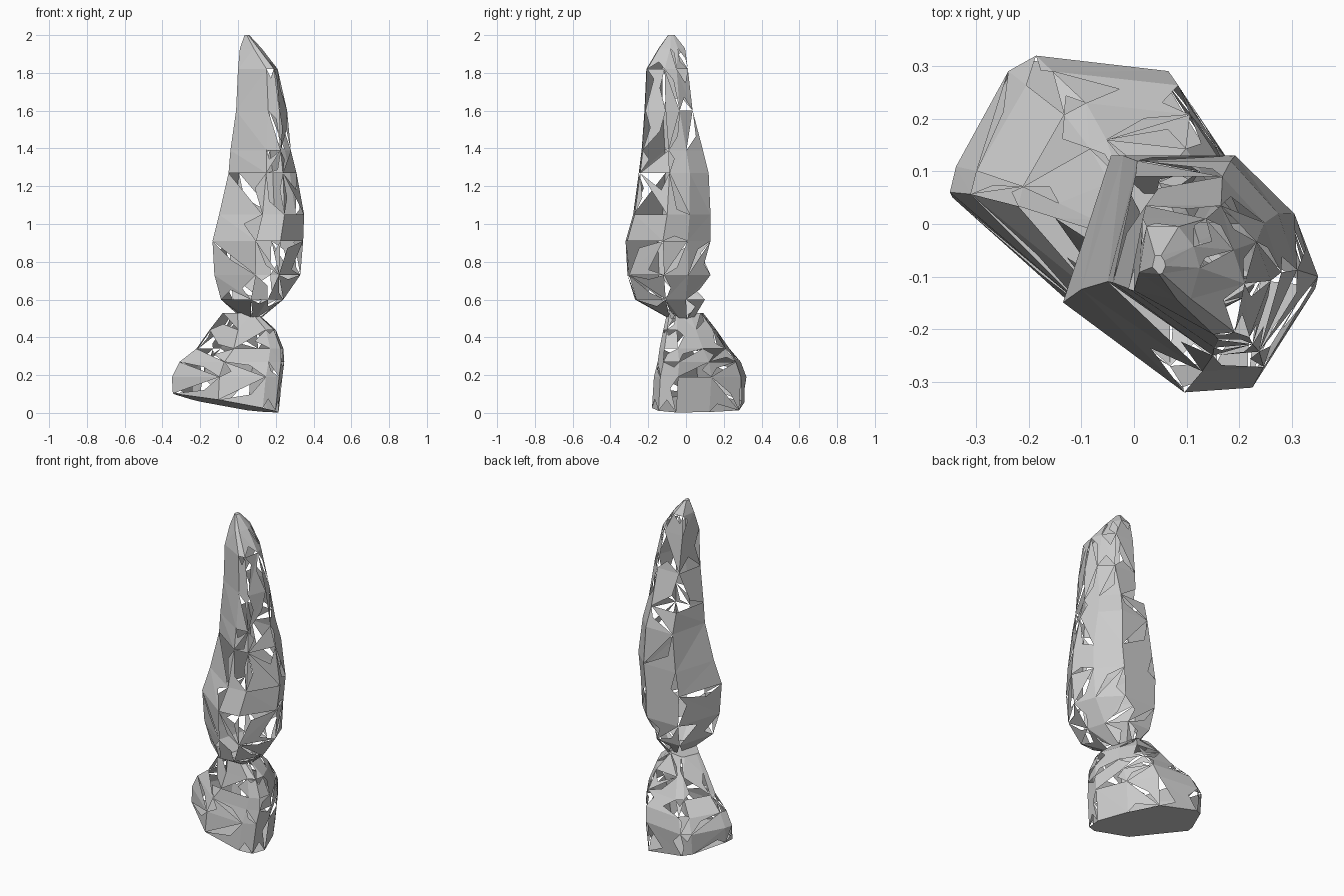
import bpy, bmesh, random

if "Cube" in bpy.data.objects:
    bpy.data.objects.remove(bpy.data.objects["Cube"])

random.seed(5)


def loft(name, profile, rings, bottom=None, gap=0.2, solid=lambda c: False):
    """Stack a normalised outline into rings (z, x0, x1, y0, y1, skew), then chip the skin."""
    bm = bmesh.new()
    loops = []
    for i, (z, x0, x1, y0, y1, skew) in enumerate(rings):
        loop = []
        for k, (u, v) in enumerate(profile):
            # skew sharpens the front right and back left ridges
            u += skew * {0: 1.5, 1: 1.0, 5: -0.7}.get(k, 0)
            x, y = x0 + u * (x1 - x0), y0 + v * (y1 - y0)
            loop.append(bm.verts.new((x, y, bottom(x, y) if bottom and i == 0 else z)))
        loops.append(loop)
    n = len(profile)
    sides = []
    for a, b in zip(loops, loops[1:]):
        for k in range(n):
            j = (k + 1) % n
            sides.append(bm.faces.new((a[k], a[j], b[j], b[k])))
    caps = [bm.faces.new(loops[0]), bm.faces.new(loops[-1])]
    bmesh.ops.recalc_face_normals(bm, faces=bm.faces)
    # shatter the side panels into uneven flat shards and drop some of them
    bmesh.ops.triangulate(bm, faces=sides)
    big = [f for f in bm.faces if f not in caps and f.calc_area() > 0.002
           and not solid(f.calc_center_median())]
    shards = []
    for f in big:
        a, b, c = f.verts[:]
        w = [random.uniform(0.15, 0.6) for _ in range(3)]
        p = bm.verts.new((a.co * w[0] + b.co * w[1] + c.co * w[2]) / sum(w))
        for e in ((a, b, p), (b, c, p), (c, a, p)):
            shards.append(bm.faces.new(e))
    bmesh.ops.delete(bm, geom=big, context='FACES_ONLY')
    drop = [f for f in shards if random.random() < gap]
    bmesh.ops.delete(bm, geom=drop, context='FACES')
    me = bpy.data.meshes.new(name)
    bm.to_mesh(me)
    bm.free()
    ob = bpy.data.objects.new(name, me)
    bpy.context.collection.objects.link(ob)
    return ob


def whole_panel(c):
    """Panels of the upper stone that stay unbroken: back left, front left, right, tip."""
    return ((c.x < 0.02 and 0.95 < c.z < 1.4) or c.z > 1.9
            or (c.y < -0.12 and c.x < 0.13 and 1.4 < c.z < 1.8)
            or (c.x > 0.15 and c.y > -0.05 and 0.95 < c.z < 1.3))


# tall tapering upper stone
upper = [(0.48, 0), (0.75, 0.02), (1, 0.44), (0.9, 0.73), (0.65, 1), (0.19, 1), (0, 0.38)]
loft("upper_stone", upper, [
    (0.50, 0.02, 0.12, -0.09, 0.04, 0),
    (0.60, -0.09, 0.24, -0.27, 0.10, 0),
    (0.73, -0.125, 0.33, -0.31, 0.13, 0),
    (0.91, -0.135, 0.345, -0.32, 0.13, 0),
    (1.05, -0.10, 0.35, -0.28, 0.13, 0.02),
    (1.27, -0.05, 0.31, -0.25, 0.12, 0.05),
    (1.39, -0.04, 0.28, -0.235, 0.09, 0.08),
    (1.60, -0.01, 0.26, -0.22, 0.035, 0.10),
    (1.82, 0.0, 0.21, -0.21, 0.01, 0.16),
    (1.93, 0.01, 0.125, -0.145, -0.005, 0.1),
    (2.00, 0.035, 0.06, -0.095, -0.06, 0),
], solid=whole_panel)

# squat base stone with a tilted underside and a blunted front right corner
base = [(0, 0.47), (0.43, 0.03), (0.85, 0), (0.97, 0.07), (1, 0.26), (0.88, 0.62),
        (0.71, 0.94), (0.28, 1), (0.19, 0.94), (0.02, 0.57)]
loft("base_stone", base, [
    (0.0, -0.345, 0.215, -0.18, 0.31, 0),
    (0.19, -0.35, 0.235, -0.17, 0.32, 0),
    (0.27, -0.31, 0.245, -0.15, 0.29, 0),
    (0.34, -0.22, 0.24, -0.14, 0.23, 0),
    (0.44, -0.15, 0.20, -0.12, 0.16, 0),
    (0.53, -0.08, 0.10, -0.10, 0.09, 0),
], bottom=lambda x, y: max(0.0, 0.04 - 0.19 * x - 0.06 * y))
